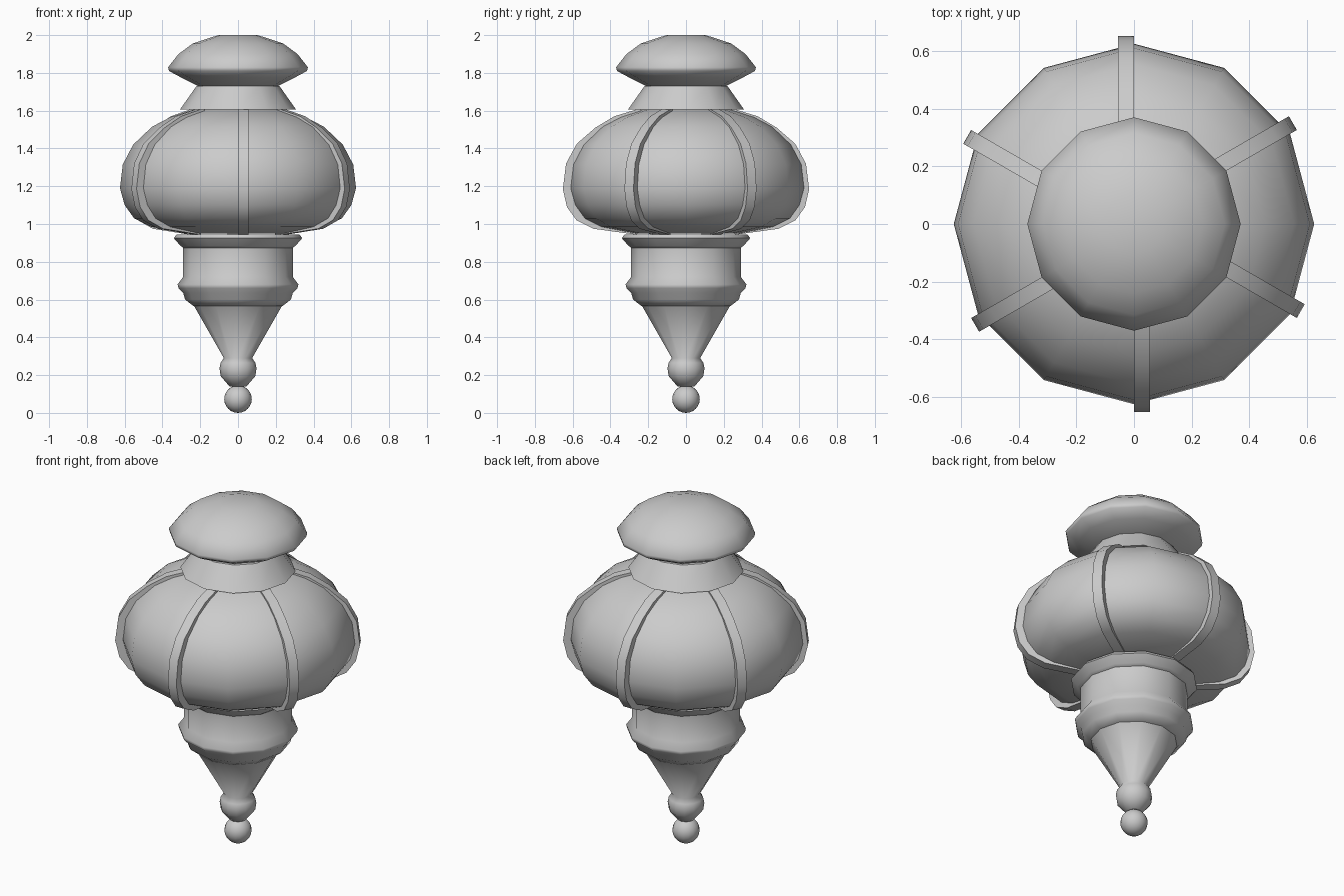
import bpy, bmesh, math
from mathutils import Matrix, Vector

SIDES = 12
RIBS = 6

if "Cube" in bpy.data.objects:
    bpy.data.objects.remove(bpy.data.objects["Cube"], do_unlink=True)

grey = bpy.data.materials.new("plain_grey")
grey.use_nodes = True
grey.diffuse_color = (0.6, 0.6, 0.6, 1)
grey.node_tree.nodes["Principled BSDF"].inputs["Base Color"].default_value = (0.6, 0.6, 0.6, 1)


def finish(bm, name, angle):
    """Turn a bmesh into a smooth shaded object."""
    bmesh.ops.remove_doubles(bm, verts=bm.verts, dist=0.0005)
    bmesh.ops.recalc_face_normals(bm, faces=bm.faces)
    mesh = bpy.data.meshes.new(name)
    bm.to_mesh(mesh)
    bm.free()
    mesh.materials.append(grey)
    obj = bpy.data.objects.new(name, mesh)
    bpy.context.collection.objects.link(obj)
    bpy.ops.object.select_all(action='DESELECT')
    obj.select_set(True)
    bpy.context.view_layer.objects.active = obj
    bpy.ops.object.shade_smooth_by_angle(angle=math.radians(angle))
    return obj


def lathe(name, profile, angle=50):
    """Revolve (radius, height) points, closing both ends on the axis."""
    points = [(0, profile[0][1])] + profile + [(0, profile[-1][1])]
    bm = bmesh.new()
    verts = [bm.verts.new((r, 0, z)) for r, z in points]
    edges = [bm.edges.new(pair) for pair in zip(verts, verts[1:])]
    bmesh.ops.spin(bm, geom=verts + edges, cent=(0, 0, 0), axis=(0, 0, 1),
                   angle=math.tau, steps=SIDES, use_duplicate=False)
    return finish(bm, name, angle)


# Domed cap and flared collar
lathe("cap", [(0.21, 1.73), (0.3, 1.775), (0.365, 1.81), (0.37, 1.83),
              (0.315, 1.9), (0.24, 1.955), (0.105, 2.0)], 75)
lathe("collar", [(0.308, 1.605), (0.22, 1.73)])

# Swollen body
lathe("body", [(0.28, 0.95), (0.46, 0.985), (0.55, 1.03), (0.6, 1.1),
               (0.625, 1.19), (0.61, 1.315), (0.555, 1.42),
               (0.455, 1.515), (0.36, 1.565), (0.22, 1.61)])

# Ribs following the body, each set to one side of its radial line
outer = [(0.26, 0.943), (0.49, 0.975), (0.58, 1.02), (0.63, 1.09),
         (0.652, 1.185), (0.635, 1.32), (0.578, 1.425),
         (0.48, 1.51), (0.38, 1.57), (0.24, 1.613)]
centre = Vector((0.15, 1.25))
for i in range(RIBS):
    bm = bmesh.new()
    rows = []
    for r, z in outer:
        inner = Vector((r, z)).lerp(centre, 0.25)
        rows.append([bm.verts.new(p) for p in (
            (r, 0, z), (r, 0.055, z), (inner.x, 0.055, inner.y), (inner.x, 0, inner.y))])
    for a, b in zip(rows, rows[1:]):
        for k in range(4):
            n = (k + 1) % 4
            bm.faces.new((a[k], a[n], b[n], b[k]))
    bm.faces.new(rows[0])
    bm.faces.new(rows[-1])
    turn = math.radians(30) + i * math.tau / RIBS
    bmesh.ops.transform(bm, matrix=Matrix.Rotation(turn, 4, 'Z'), verts=bm.verts)
    finish(bm, f"rib_{i + 1}", 30)

# Lower ring, neck and tapering spire
lathe("lower_ring", [(0.285, 0.87), (0.305, 0.885), (0.34, 0.925), (0.325, 0.945)])
lathe("neck", [(0.235, 0.565), (0.28, 0.6), (0.29, 0.635), (0.315, 0.66),
               (0.32, 0.68), (0.29, 0.72), (0.29, 0.88)], 60)
lathe("spire", [(0.045, 0.14), (0.092, 0.195), (0.098, 0.235), (0.092, 0.265),
                (0.075, 0.29), (0.235, 0.57)], 75)

# Ball at the tip
bm = bmesh.new()
bmesh.ops.create_uvsphere(bm, u_segments=16, v_segments=12, radius=0.073,
                          matrix=Matrix.Translation((0, 0, 0.073)))
finish(bm, "tip_ball", 60)
